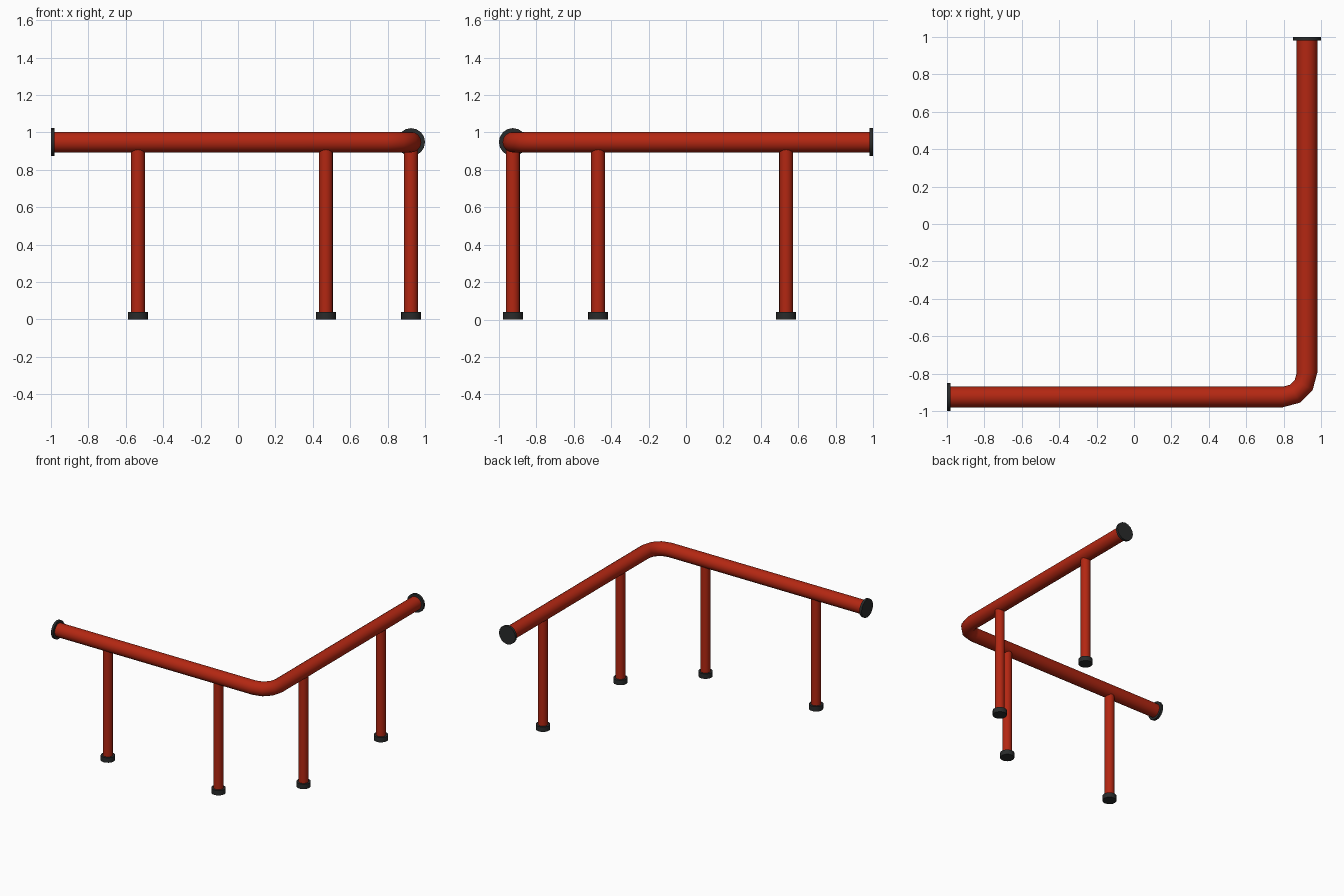
import bpy
from math import pi, sin, cos, radians
from mathutils import Vector

cube = bpy.data.objects.get("Cube")
if cube:
    bpy.data.objects.remove(cube)

SIDES = 16
AXIS = 0.925        # distance of each rail's axis from the centre
RAIL_Z = 0.948
RAIL_R = 0.055
BEND_R = 0.13
CAP_T = 0.02


def material(name, colour, roughness):
    mat = bpy.data.materials.new(name)
    mat.use_nodes = True
    mat.diffuse_color = colour
    bsdf = mat.node_tree.nodes["Principled BSDF"]
    bsdf.inputs["Base Color"].default_value = colour
    bsdf.inputs["Roughness"].default_value = roughness
    return mat


red = material("red paint", (0.45, 0.02, 0.006, 1), 0.5)
black = material("black rubber", (0.022, 0.024, 0.024, 1), 0.6)


def finish(obj, mat):
    obj.data.materials.append(mat)
    bpy.ops.object.select_all(action="DESELECT")
    obj.select_set(True)
    bpy.context.view_layer.objects.active = obj
    bpy.ops.object.shade_smooth_by_angle(angle=radians(40))


def cylinder(name, start, end, radius, mat):
    start, end = Vector(start), Vector(end)
    axis = end - start
    bpy.ops.mesh.primitive_cylinder_add(
        vertices=SIDES, radius=radius, depth=axis.length,
        location=(start + end) / 2,
        rotation=axis.to_track_quat("Z", "Y").to_euler())
    obj = bpy.context.object
    obj.name = name
    finish(obj, mat)


# Handrail: one tube swept along two straights joined by a rounded corner
def rail_ring(x, y, angle):
    side = Vector((sin(angle), -cos(angle), 0))
    centre = Vector((x, y, RAIL_Z))
    turns = [2 * pi * i / SIDES for i in range(SIDES)]
    return [centre + RAIL_R * (side * cos(t) + Vector((0, 0, sin(t)))) for t in turns]


pivot = AXIS - BEND_R
rings = [rail_ring(-1 + CAP_T / 2, -AXIS, 0)]
for step in range(4):
    a = step * pi / 6
    rings.append(rail_ring(pivot + BEND_R * sin(a), -pivot - BEND_R * cos(a), a))
rings.append(rail_ring(AXIS, 1 - CAP_T / 2, pi / 2))

verts = [v for ring in rings for v in ring]
faces = []
for r in range(len(rings) - 1):
    for i in range(SIDES):
        a, b = r * SIDES + i, r * SIDES + (i + 1) % SIDES
        faces.append((a, b, b + SIDES, a + SIDES))
faces.append(tuple(reversed(range(SIDES))))
faces.append(tuple(range(len(verts) - SIDES, len(verts))))
mesh = bpy.data.meshes.new("handrail")
mesh.from_pydata(verts, [], faces)
handrail = bpy.data.objects.new("handrail", mesh)
bpy.context.collection.objects.link(handrail)
finish(handrail, red)

# End caps
cylinder("front_rail_cap", (-1, -AXIS, RAIL_Z), (-1 + CAP_T, -AXIS, RAIL_Z), 0.075, black)
cylinder("side_rail_cap", (AXIS, 1 - CAP_T, RAIL_Z), (AXIS, 1, RAIL_Z), 0.075, black)

# Posts with rubber feet, two under each straight
posts = {
    "front_outer": (-0.535, -AXIS),
    "front_inner": (0.47, -AXIS),
    "side_inner": (AXIS, -0.47),
    "side_outer": (AXIS, 0.535),
}
for name, (x, y) in posts.items():
    cylinder(name + "_post", (x, y, 0.02), (x, y, 0.93), 0.037, red)
    cylinder(name + "_foot", (x, y, 0), (x, y, 0.04), 0.054, black)
